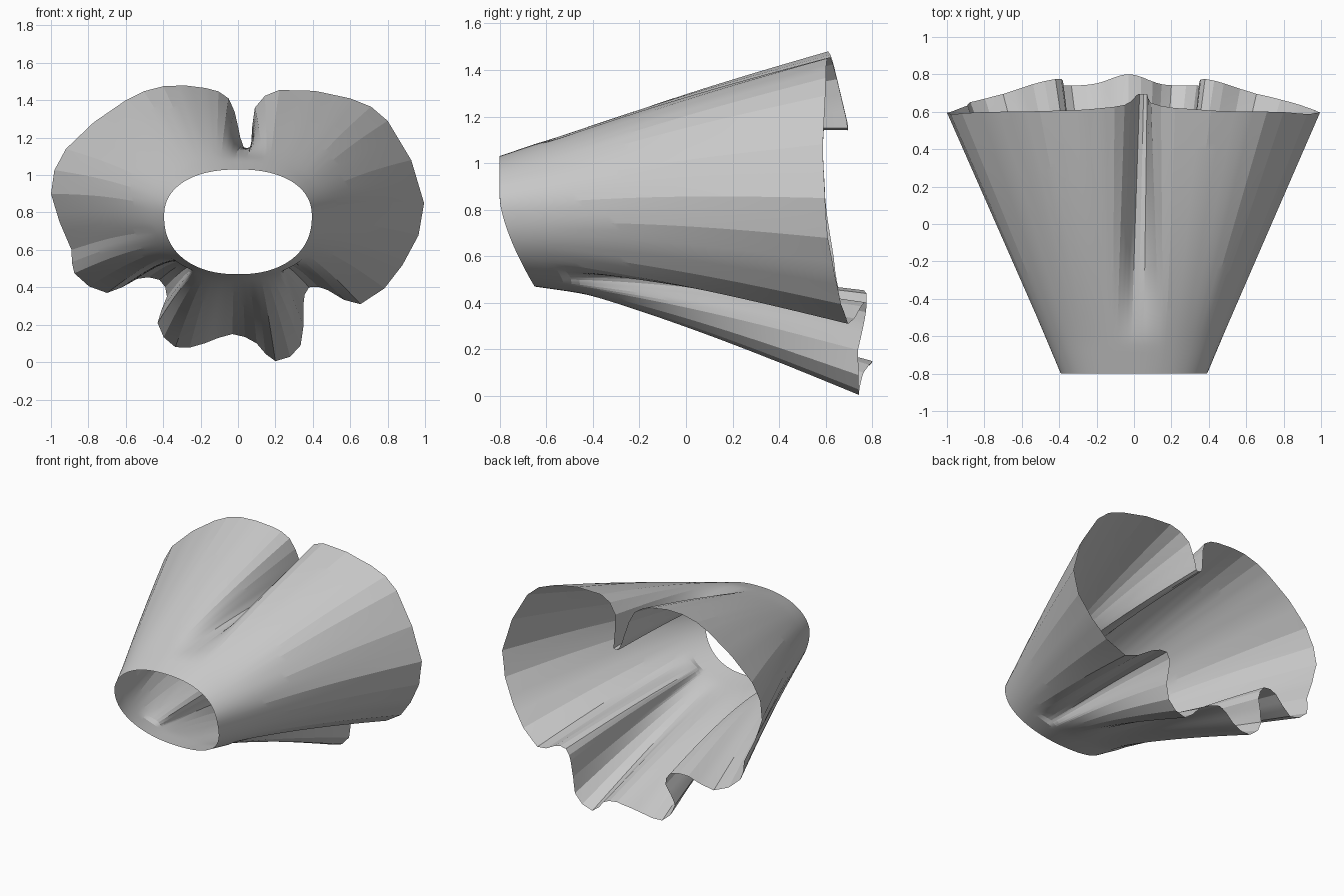
import bpy, bmesh, math
from mathutils import Vector

if "Cube" in bpy.data.objects:
    bpy.data.objects.remove(bpy.data.objects["Cube"])

# Ruffled back rim, clockwise from the top notch: (degrees on the collar, x, z)
RIM = [
    (5, 0.07, 1.15), (14, 0.09, 1.36), (19, 0.22, 1.455), (40, 0.60, 1.41),
    (54, 0.80, 1.29), (84, 0.995, 0.85), (108, 0.88, 0.52), (127, 0.655, 0.31),
    (138, 0.48, 0.385), (145, 0.38, 0.40), (150, 0.35, 0.31), (160, 0.335, 0.09),
    (167, 0.20, 0.005), (174, 0.10, 0.10), (182, -0.03, 0.15), (191, -0.18, 0.10),
    (200, -0.335, 0.08), (207, -0.43, 0.21), (212, -0.38, 0.35), (217, -0.42, 0.44),
    (224, -0.54, 0.445), (233, -0.70, 0.37), (244, -0.875, 0.475), (257, -0.89, 0.60),
    (278, -1.0, 0.90), (297, -0.92, 1.14), (320, -0.60, 1.40), (334, -0.40, 1.475),
    (346, -0.17, 1.465), (351, -0.05, 1.41), (356, 0.00, 1.26), (359, 0.03, 1.15),
]
PLEATS = 2     # flat pleats per rim segment
STRIP = 3      # columns per pleat
RINGS = 40


def oval(deg, rx, up, down, zc, p):
    """Rounded oval in the xz plane, measured clockwise from the top."""
    s, c = math.sin(math.radians(deg)), math.cos(math.radians(deg))
    x = math.copysign(abs(s) ** (2 / p), s) * rx
    z = math.copysign(abs(c) ** (2 / p), c) * (up if c > 0 else down)
    return x, zc + z


def column(deg, x, z):
    """Points from the front collar to the rim; folds fade in behind the collar."""
    cx, cz = oval(deg, 0.395, 0.25, 0.31, 0.78, 2.25)
    cy = -0.8 + 0.15 * (max(0, 0.85 - cz) / 0.38) ** 1.5
    collar = Vector((cx, cy, cz))
    sx, sz = oval(deg, 0.98, 0.68, 0.60, 0.80, 2.1)
    # the rim reaches further back underneath and inside the folds
    turn = abs((deg + 180) % 360 - 180)
    side = min(max((turn - 85) / 75, 0), 1)
    deficit = math.hypot(sx, sz - 0.8) - math.hypot(x, z - 0.8)
    y = 0.6 + 0.14 * side * side * (3 - 2 * side) + min(max(0.24 * deficit, 0), 0.075)
    y += 0.06 * math.exp(-((deg - 182) / 8) ** 2)
    y += 0.02 * math.exp(-(turn / 25) ** 2) - 0.012 * math.exp(-((turn - 70) / 12) ** 2)
    smooth, rim = Vector((sx, y, sz)), Vector((x, y, z))
    early = min(max(deficit / 0.2, 0), 1) if turn > 100 else 0
    pts = []
    for i in range(RINGS + 1):
        t = i / RINGS
        u = max(0, (t - 0.1) / 0.9)
        fold = (1 - early) * u * u / (u + 0.08) * 1.08 + early * u ** 0.65
        p = collar.lerp(smooth, t) + (rim - smooth) * fold
        p.z += 0.02 * math.sin(math.pi * t)
        pts.append(p)
    return pts


# Round the rim through its points, keeping flat pleats between samples
rim_pts = [Vector(p) for p in RIM]
n = len(rim_pts)


def turned(i):
    """Rim point i, with its angle carried on past full turns."""
    return rim_pts[i % n] + Vector((360 * (i // n), 0, 0))


pleats = []
for i in range(n):
    a, b, c, d = (turned(i + k) for k in (-1, 0, 1, 2))
    size = (c - b).yz.length
    tan_b = ((c - a) / max((c - a).yz.length, 0.01)) * size
    tan_c = ((d - b) / max((d - b).yz.length, 0.01)) * size
    for k in range(PLEATS):
        t = k / PLEATS
        p = b.lerp(c, t * t * (3 - 2 * t)) + tan_b * t * (1 - t) ** 2 - tan_c * t * t * (1 - t)
        p.x = b.x + (c.x - b.x) * t
        pleats.append(p)
pleats.append(pleats[0] + Vector((360, 0, 0)))

# Flared skirt lofted from collar to rim
bm = bmesh.new()
cols = []
for p0, p1 in zip(pleats, pleats[1:]):
    for k in range(STRIP):
        cols.append([bm.verts.new(p) for p in column(*p0.lerp(p1, k / STRIP))])
for i, a in enumerate(cols):
    b = cols[(i + 1) % len(cols)]
    for j in range(RINGS):
        bm.faces.new((a[j], a[j + 1], b[j + 1], b[j]))

mesh = bpy.data.meshes.new("ruffled_skirt")
bm.to_mesh(mesh)
bm.free()
skirt = bpy.data.objects.new("ruffled_skirt", mesh)
bpy.context.collection.objects.link(skirt)
bpy.context.view_layer.objects.active = skirt
skirt.select_set(True)
bpy.ops.object.shade_smooth_by_angle(angle=math.radians(10))
